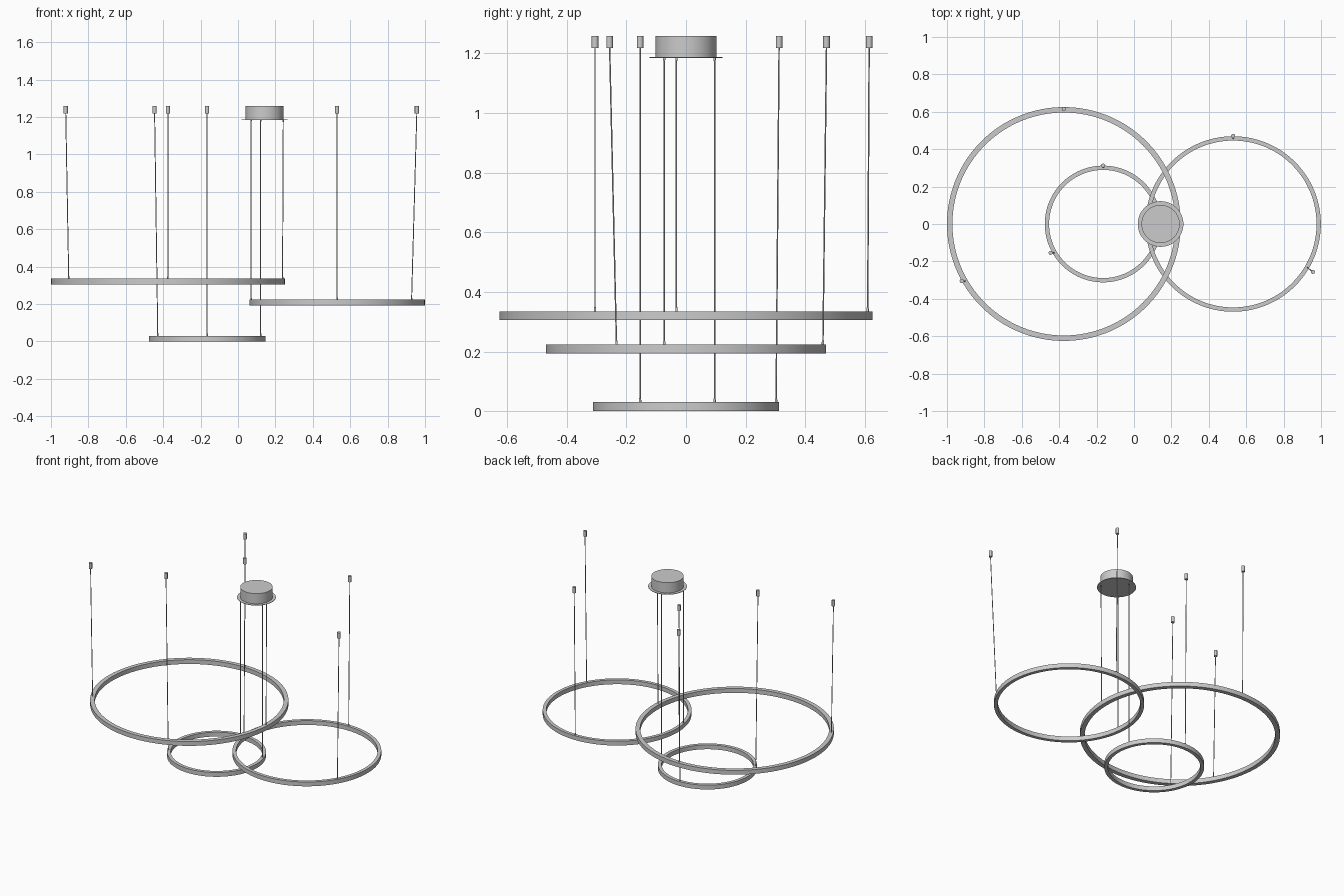
import bpy, math
from mathutils import Vector

if "Cube" in bpy.data.objects:
    bpy.data.objects.remove(bpy.data.objects["Cube"])


def revolve(name, center, profile, n, closed):
    """Spin an (r, z) profile around a vertical axis."""
    m = len(profile)
    verts = [(r * math.cos(2 * math.pi * i / n), r * math.sin(2 * math.pi * i / n), z)
             for i in range(n) for r, z in profile]
    faces = []
    for i in range(n):
        a, b = i * m, ((i + 1) % n) * m
        for k in range(m if closed else m - 1):
            l = (k + 1) % m
            faces.append((a + k, b + k, b + l, a + l))
    if not closed:
        faces.append([i * m for i in reversed(range(n))])
        faces.append([i * m + m - 1 for i in range(n)])
    me = bpy.data.meshes.new(name)
    me.from_pydata(verts, [], faces)
    ob = bpy.data.objects.new(name, me)
    ob.location = center
    bpy.context.collection.objects.link(ob)
    bpy.ops.object.select_all(action='DESELECT')
    ob.select_set(True)
    bpy.context.view_layer.objects.active = ob
    bpy.ops.object.shade_smooth_by_angle(angle=math.radians(35))
    return ob


def wire(name, a, b, r=0.0025):
    """Thin cylinder between two points."""
    a, b = Vector(a), Vector(b)
    d = b - a
    ob = revolve(name, a, [(r, 0), (r, d.length)], 10, False)
    ob.rotation_mode = 'QUATERNION'
    ob.rotation_quaternion = Vector((0, 0, 1)).rotation_difference(d)


TOP = 1.258

# canopy with thin flange
revolve("ceiling_canopy", (0.142, 0, 0),
        [(0.122, 1.184), (0.122, 1.187), (0.102, 1.187), (0.102, TOP)], 64, False)

# name, centre x, outer radius, ring width, base z, canopy wire foot,
# remaining wires as (top xy, foot xy)
rings = [
    ("large", -0.375, 0.625, 0.029, 0.305, (0.238, -0.032),
     [((-0.375, 0.614), (-0.375, 0.609)), ((-0.921, -0.305), (-0.905, -0.305))]),
    ("medium", 0.53, 0.469, 0.023, 0.193, (0.07, -0.073),
     [((0.53, 0.471), (0.53, 0.459)), ((0.956, -0.256), (0.928, -0.233))]),
    ("small", -0.165, 0.312, 0.023, 0.0, (0.121, 0.096),
     [((-0.165, 0.312), (-0.165, 0.302)), ((-0.446, -0.154), (-0.429, -0.154))]),
]

for name, cx, R, w, z, foot, sides in rings:
    # rectangular light ring
    h = 0.03
    revolve(name + "_ring", (cx, 0, z),
            [(R - w, 0), (R, 0), (R, h), (R - w, h)], 128, True)
    # wire from canopy, then wires from separate ceiling anchors
    feet = [foot] + [s[1] for s in sides]
    tops = [(foot[0] + (0.004 if name == "large" else 0), foot[1], 1.185)] + \
           [(*s[0], 1.222) for s in sides]
    for i, (f, t) in enumerate(zip(feet, tops)):
        wire(f"{name}_wire_{i}", (*f, z + h - 0.002), t)
        revolve(f"{name}_wire_clip_{i}", (*f, z + h),
                [(0.004, -0.001), (0.004, 0.008), (0.0026, 0.014)], 12, False)
        if i:
            revolve(f"{name}_ceiling_anchor_{i}", (t[0], t[1], 0),
                    [(0.011, 1.218), (0.011, TOP)], 24, False)
        else:
            revolve(f"{name}_canopy_clip", t,
                    [(0.0026, -0.012), (0.004, -0.006), (0.004, 0)], 12, False)
